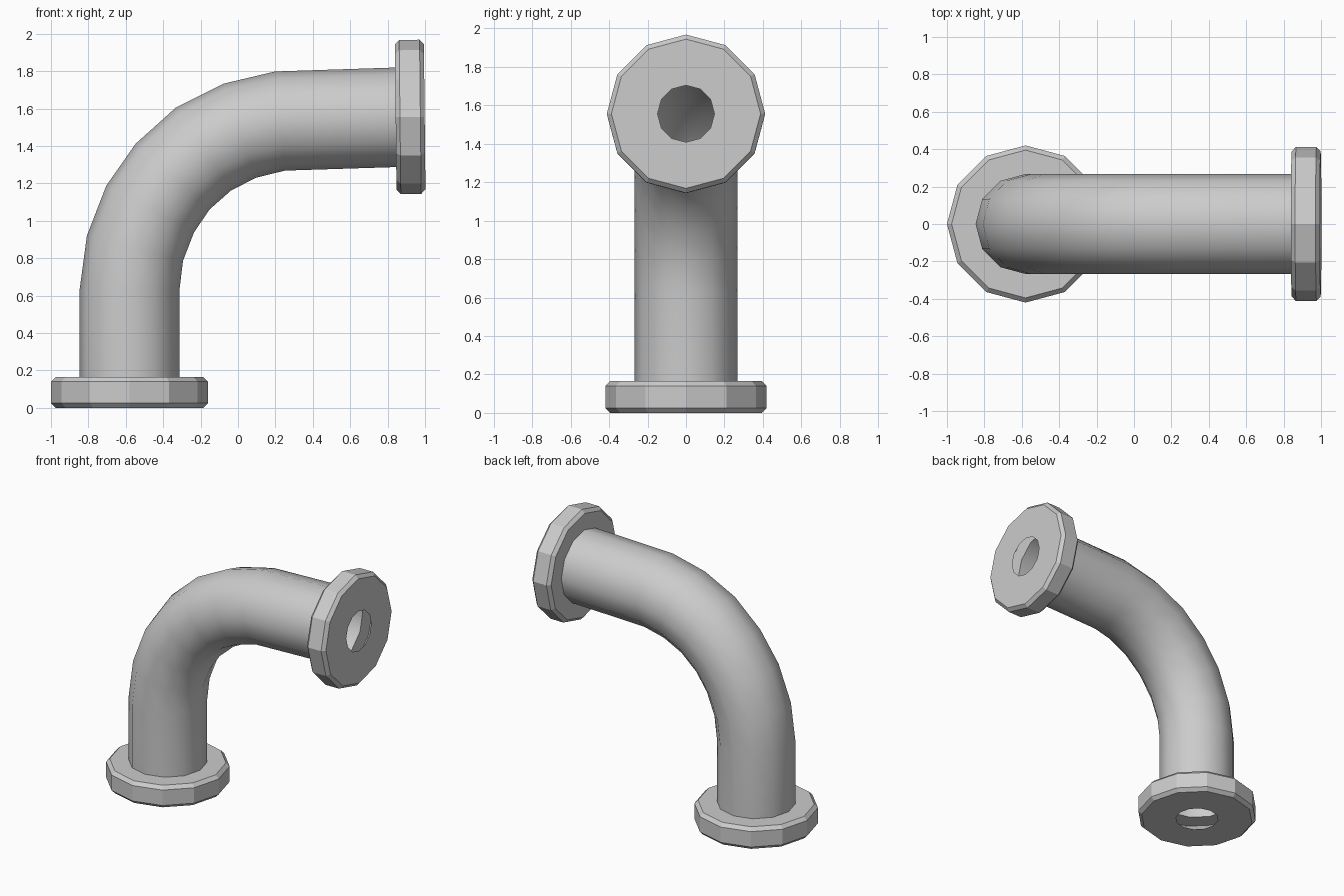
import bpy, bmesh, math
from mathutils import Vector

if "Cube" in bpy.data.objects:
    bpy.data.objects.remove(bpy.data.objects["Cube"])

SIDES = 12

# Flange profile: (radius, height from outer face)
base_flange = [(0.15, 0), (0.395, 0), (0.42, 0.025), (0.42, 0.14), (0.395, 0.165)]
end_flange = [(0.148, 0), (0.388, 0), (0.412, 0.023), (0.412, 0.132), (0.388, 0.155)]

# Bend sections: outer (x, z) and inner (x, z) silhouette points
bend = [((-0.847, 0.165), (-0.313, 0.165)),
        ((-0.847, 0.63), (-0.313, 0.63)),
        ((-0.808, 0.92), (-0.294, 0.786)),
        ((-0.704, 1.188), (-0.235, 0.938)),
        ((-0.547, 1.412), (-0.152, 1.06)),
        ((-0.332, 1.605), (-0.037, 1.162)),
        ((-0.076, 1.733), (0.097, 1.23)),
        ((0.198, 1.798), (0.251, 1.268)),
        ((0.841, 1.819), (0.847, 1.287))]

bm = bmesh.new()


def ring(centre, half, ry):
    """Twelve-sided loop around a centre, half vector lying in the xz plane."""
    loop = []
    for i in range(SIDES):
        a = 2 * math.pi * i / SIDES
        loop.append(bm.verts.new(centre + half * math.cos(a) + Vector((0, ry * math.sin(a), 0))))
    return loop


def flange_rings(face, axis, profile):
    """Loops of a flange; axis points from its outer face into the pipe."""
    side = Vector((-abs(axis.z), 0, abs(axis.x)))
    return [ring(face + axis * h, side * r, r) for r, h in profile]


# Base flange, swept elbow, then end flange, as one open hollow shell
rings = flange_rings(Vector((-0.58, 0, 0)), Vector((0, 0, 1)), base_flange)
first = len(rings)
for (ox, oz), (ix, iz) in bend:
    o, n = Vector((ox, 0, oz)), Vector((ix, 0, iz))
    rings.append(ring((o + n) / 2, (o - n) / 2, 0.267))
last = len(rings) - 1
axis = Vector((-1, 0, -0.011)).normalized()
face = Vector((0.998, 0, 1.556))
end = [ring(face + axis * h, Vector((axis.z, 0, -axis.x)) * r, r) for r, h in end_flange]
rings += reversed(end)

# Skin neighbouring loops; only the pipe is smooth
for k in range(len(rings) - 1):
    a, b = rings[k], rings[k + 1]
    for i in range(SIDES):
        j = (i + 1) % SIDES
        f = bm.faces.new((a[i], a[j], b[j], b[i]))
        f.smooth = first <= k < last
bmesh.ops.recalc_face_normals(bm, faces=bm.faces)

mesh = bpy.data.meshes.new("pipe_elbow")
bm.to_mesh(mesh)
bm.free()
obj = bpy.data.objects.new("pipe_elbow", mesh)
bpy.context.collection.objects.link(obj)
